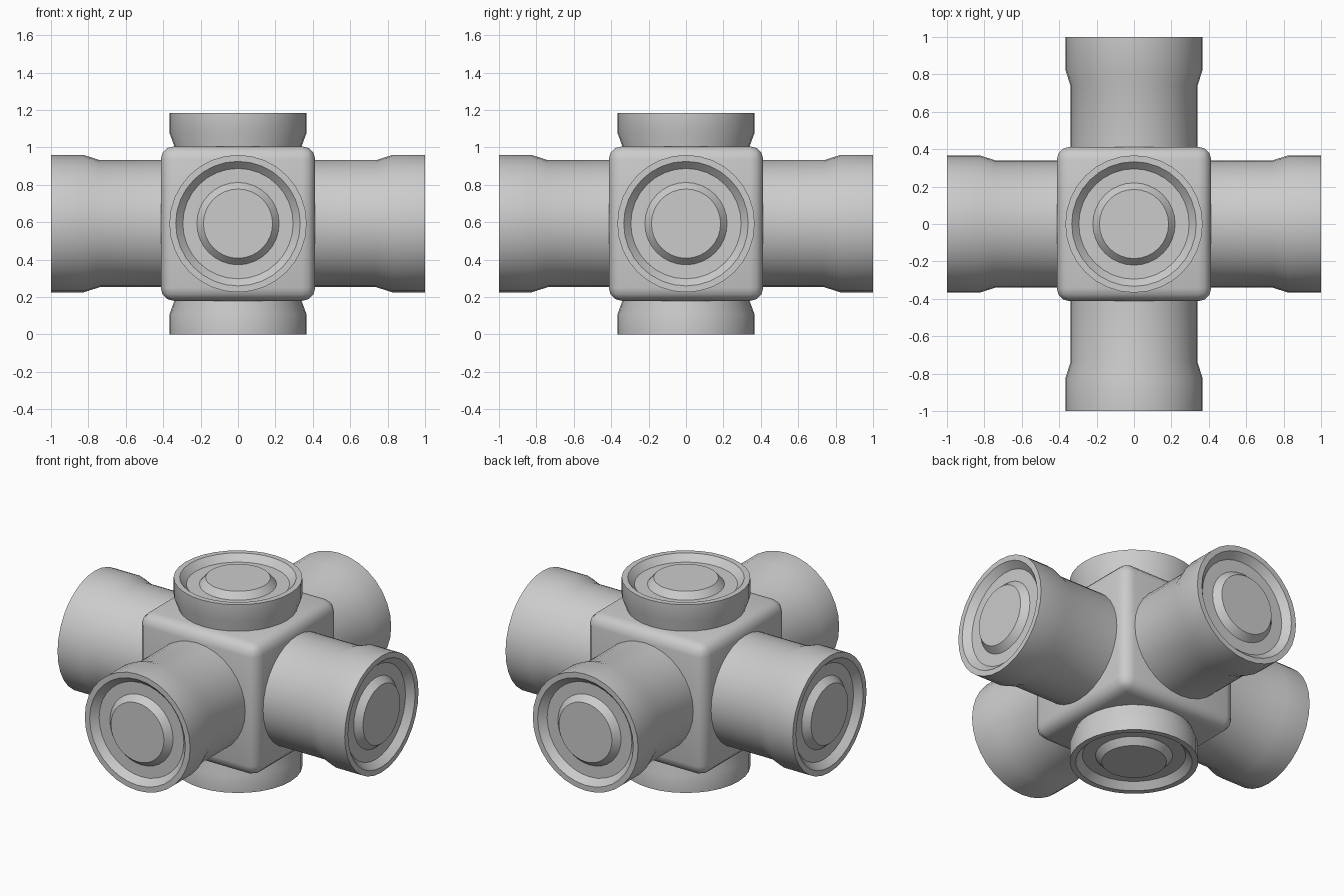
import bpy, bmesh, math
from mathutils import Vector

if "Cube" in bpy.data.objects:
    bpy.data.objects.remove(bpy.data.objects["Cube"])

CENTRE = Vector((0, 0, 0.5925))
SIDES = 32


def finish(bm, name):
    bmesh.ops.recalc_face_normals(bm, faces=bm.faces)
    mesh = bpy.data.meshes.new(name)
    bm.to_mesh(mesh)
    bm.free()
    obj = bpy.data.objects.new(name, mesh)
    bpy.context.collection.objects.link(obj)
    obj.location = CENTRE
    bpy.ops.object.select_all(action='DESELECT')
    obj.select_set(True)
    bpy.context.view_layer.objects.active = obj
    bpy.ops.object.shade_smooth_by_angle(angle=math.radians(30))
    return obj


def pipe(name, direction, flare_start, flare_end, tip):
    # (radius, distance) profile: tube, flared socket, recessed ring, raised disc
    profile = [(0.34, 0.35), (0.34, flare_start), (0.367, flare_end), (0.367, tip),
               (0.333, tip), (0.295, tip - 0.04), (0.22, tip - 0.04), (0.185, tip)]
    rot = Vector(direction).to_track_quat('Z', 'Y')
    bm = bmesh.new()
    rings = []
    for r, d in profile:
        rings.append([bm.verts.new(rot @ Vector((r * math.cos(a), r * math.sin(a), d)))
                      for a in (2 * math.pi * i / SIDES for i in range(SIDES))])
    for low, high in zip(rings, rings[1:]):
        for i in range(SIDES):
            j = (i + 1) % SIDES
            bm.faces.new((low[i], low[j], high[j], high[i]))
    bm.faces.new(rings[-1])
    bm.faces.new(rings[0][::-1])
    return finish(bm, name)


# Rounded central block
bm = bmesh.new()
bmesh.ops.create_cube(bm, size=0.826)
bmesh.ops.bevel(bm, geom=bm.edges[:], offset=0.07, segments=3, profile=0.5, affect='EDGES')
finish(bm, "hub_block")

# Four long side pipes
for name, direction in (("right_pipe", (1, 0, 0)), ("left_pipe", (-1, 0, 0)),
                        ("back_pipe", (0, 1, 0)), ("front_pipe", (0, -1, 0))):
    pipe(name, direction, 0.74, 0.825, 1.0)

# Short top and bottom pipes
for name, direction in (("top_pipe", (0, 0, 1)), ("bottom_pipe", (0, 0, -1))):
    pipe(name, direction, 0.413, 0.486, 0.5925)
